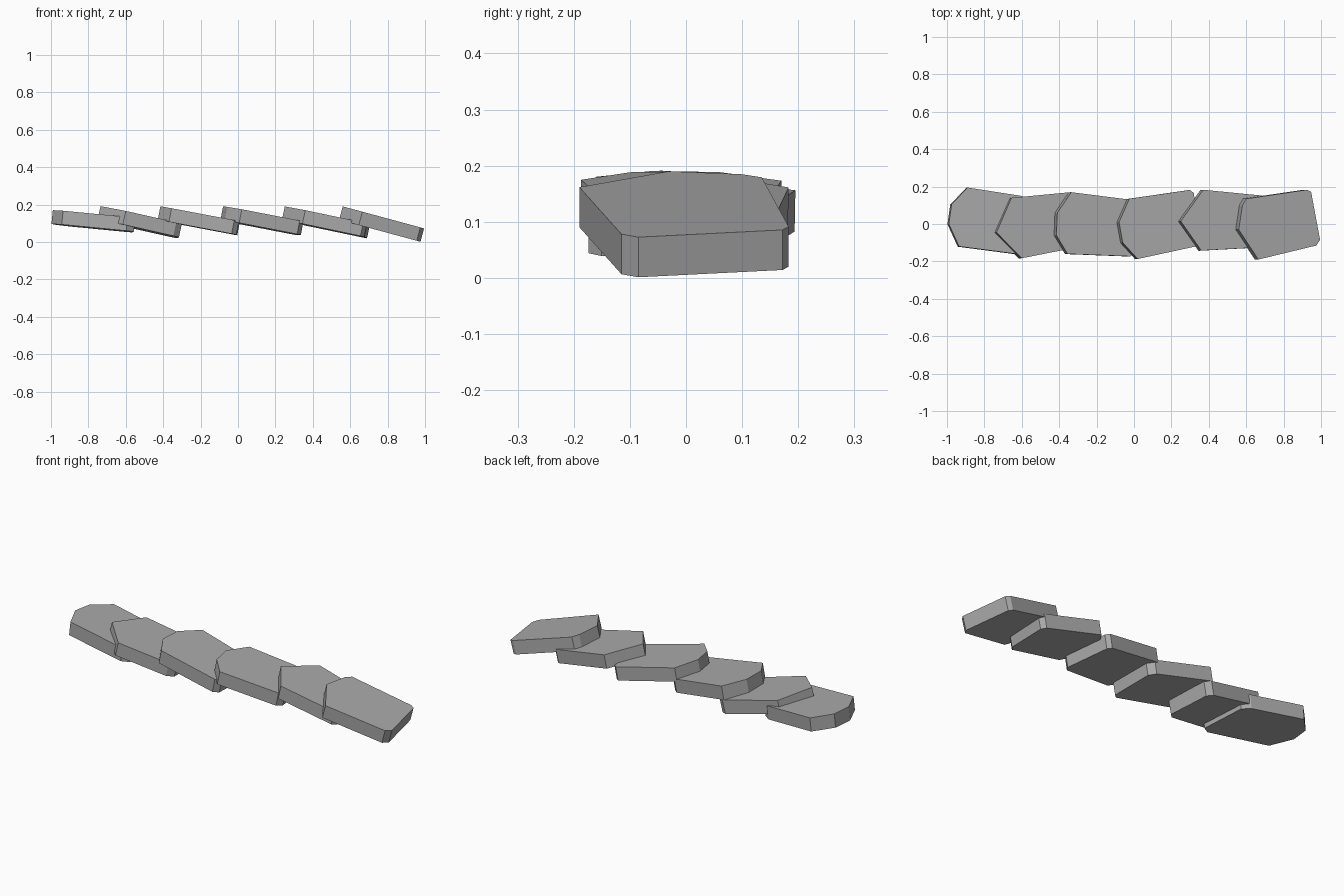
import bpy
import bmesh
from mathutils import Vector

cube = bpy.data.objects.get("Cube")
if cube:
    bpy.data.objects.remove(cube, do_unlink=True)

stone_grey = bpy.data.materials.new("stone_grey")
stone_grey.use_nodes = True
GREY = (0.4, 0.4, 0.4, 1)
stone_grey.diffuse_color = GREY
stone_grey.node_tree.nodes["Principled BSDF"].inputs["Base Color"].default_value = GREY

THICKNESS = 0.074


def slab(name, outline, height, slope, roll):
    """Tilted flat slab: top outline lies on a sloped plane, extruded along its normal."""
    left = min(x for x, y in outline)
    normal = Vector((-slope, -roll, 1)).normalized()
    bm = bmesh.new()
    verts = [bm.verts.new((x, y, height + slope * (x - left) + roll * y)) for x, y in outline]
    top = bm.faces.new(verts)
    lower = bmesh.ops.extrude_face_region(bm, geom=[top], use_keep_orig=True)["geom"]
    moved = [v for v in lower if isinstance(v, bmesh.types.BMVert)]
    bmesh.ops.translate(bm, verts=moved, vec=-normal * THICKNESS)
    bmesh.ops.recalc_face_normals(bm, faces=bm.faces)
    mesh = bpy.data.meshes.new(name)
    bm.to_mesh(mesh)
    bm.free()
    mesh.materials.append(stone_grey)
    bpy.context.collection.objects.link(bpy.data.objects.new(name, mesh))


# Overlapping slabs, from the model's right to its left
slab("slab_1", [(-.99, 0), (-.935, -.12), (-.59, -.165), (-.55, -.14), (-.56, .12),
                (-.6, .15), (-.89, .195), (-.975, .105)], .17, -.1, -.02)
slab("slab_2", [(-.735, -.045), (-.6, -.183), (-.33, -.13), (-.3, -.1), (-.31, .15),
                (-.34, .17), (-.655, .14)], .19, -.22, -.03)
slab("slab_3", [(-.415, -.06), (-.355, -.16), (-.02, -.173), (.005, -.15), (.01, .1),
                (-.02, .13), (-.335, .17), (-.41, .06)], .19, -.19, -.01)
slab("slab_4", [(-.08, .01), (-.06, -.1), (.02, -.187), (.33, -.12), (.35, -.09),
                (.32, .165), (.3, .182), (-.025, .135)], .19, -.19, -.02)
slab("slab_5", [(.25, .015), (.36, -.142), (.67, -.125), (.69, -.1), (.705, .13),
                (.685, .152), (.37, .183)], .19, -.21, -.02)
slab("slab_6", [(.56, -.03), (.665, -.19), (.975, -.115), (.995, -.085), (.947, .172),
                (.925, .183), (.6, .135), (.58, .1)], .19, -.27, 0)
